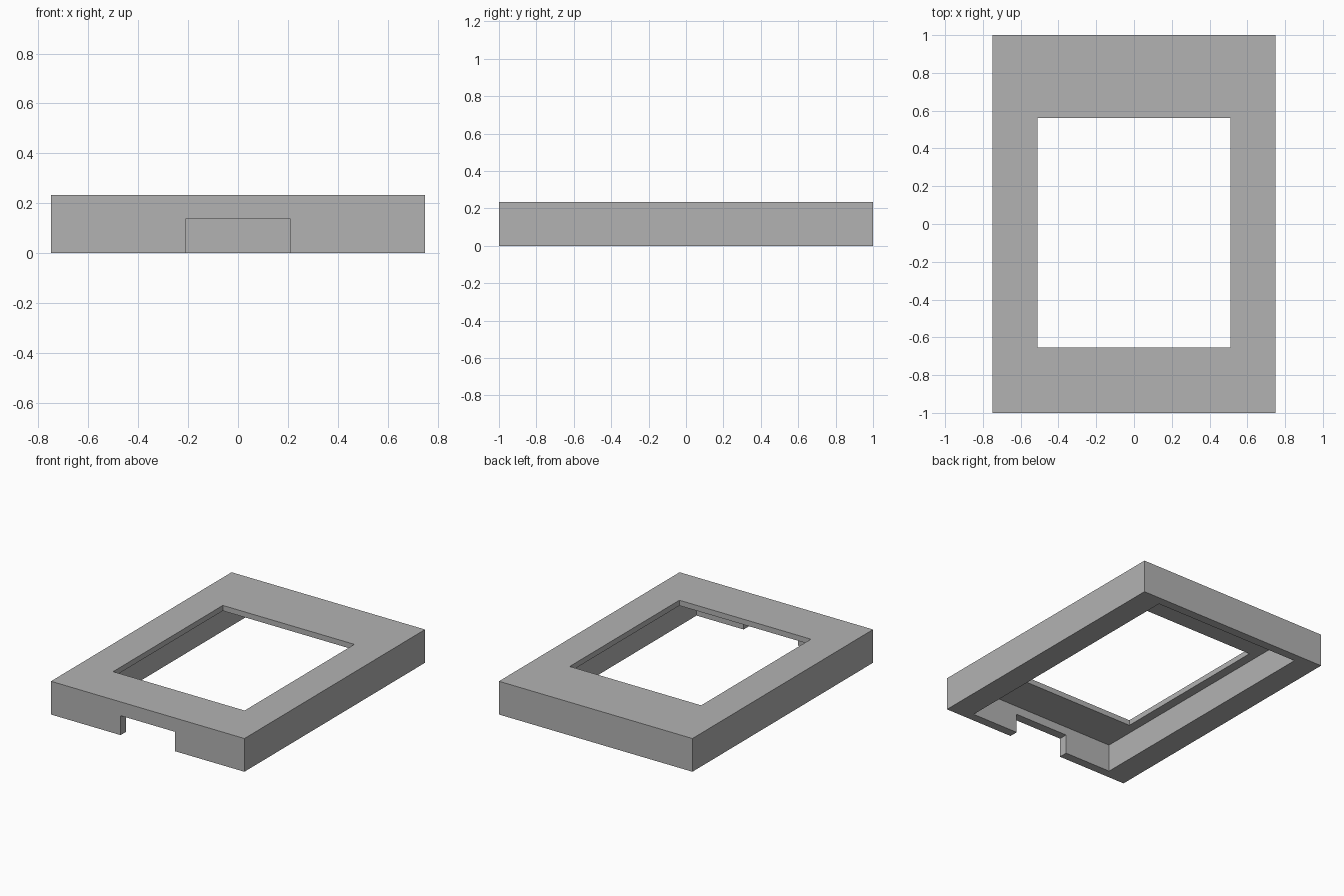
import bpy
import bmesh

if "Cube" in bpy.data.objects:
    bpy.data.objects.remove(bpy.data.objects["Cube"], do_unlink=True)

GREY = (0.45, 0.45, 0.45, 1.0)
mat = bpy.data.materials.new("plain_grey")
mat.use_nodes = True
mat.diffuse_color = GREY
mat.node_tree.nodes["Principled BSDF"].inputs["Base Color"].default_value = GREY


def box(name, low, high):
    """Axis-aligned box between two corners."""
    bm = bmesh.new()
    bmesh.ops.create_cube(bm, size=1)
    for v in bm.verts:
        v.co = [h if c > 0 else l for c, l, h in zip(v.co, low, high)]
    mesh = bpy.data.meshes.new(name)
    bm.to_mesh(mesh)
    bm.free()
    mesh.materials.append(mat)
    obj = bpy.data.objects.new(name, mesh)
    bpy.context.collection.objects.link(obj)
    return obj


def cut(target, cutter):
    """Subtract the cutter from the target, then discard it."""
    cutter.hide_render = True
    mod = target.modifiers.new(cutter.name, "BOOLEAN")
    mod.operation = "DIFFERENCE"
    mod.solver = "EXACT"
    mod.object = cutter
    bpy.context.view_layer.objects.active = target
    bpy.ops.object.modifier_apply(modifier=mod.name)
    bpy.data.objects.remove(cutter, do_unlink=True)


# Outer block of the bezel
frame = box("bezel_frame", (-0.75, -1, 0), (0.75, 1, 0.233))

# Hollow underside, leaving a thin top plate and side walls
cut(frame, box("underside_pocket", (-0.575, -0.938, -0.1), (0.575, 0.938, 0.195)))

# Window through the top plate, nearer the front edge
cut(frame, box("window_opening", (-0.51, -0.655, 0.1), (0.51, 0.56, 0.4)))

# Notch through the front wall only
cut(frame, box("front_notch", (-0.21, -1.1, -0.1), (0.21, -0.8, 0.136)))
